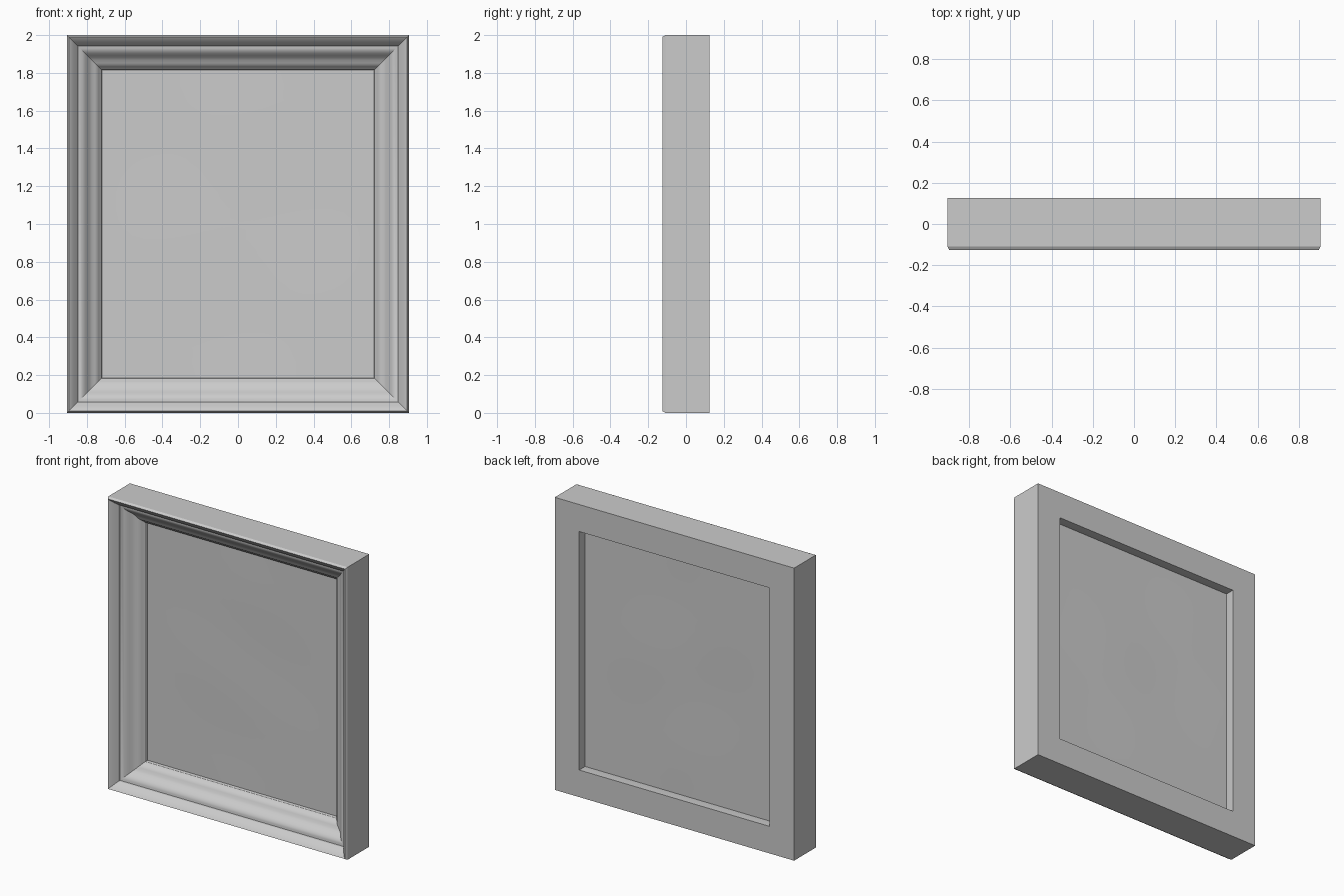
import bpy, bmesh, math

if "Cube" in bpy.data.objects:
    bpy.data.objects.remove(bpy.data.objects["Cube"])

W, H = 0.905, 1.0   # half width, half height

# Moulding cross-section: (inset from the outer edge, depth y)
profile = [
    (0, 0.125), (0, -0.109), (0.009, -0.125), (0.017, -0.120),
    (0.036, -0.100), (0.055, -0.076), (0.057, -0.064), (0.070, -0.061),
    (0.084, -0.055), (0.096, -0.045), (0.108, -0.031), (0.119, -0.018),
    (0.132, -0.009), (0.148, -0.002), (0.160, 0.006), (0.167, 0.016),
    (0.182, 0.030), (0.185, 0.044), (0.185, 0.125),
]


def finish(bm, name, angle):
    bmesh.ops.recalc_face_normals(bm, faces=bm.faces)
    mesh = bpy.data.meshes.new(name)
    bm.to_mesh(mesh)
    bm.free()
    obj = bpy.data.objects.new(name, mesh)
    bpy.context.collection.objects.link(obj)
    bpy.ops.object.select_all(action='DESELECT')
    obj.select_set(True)
    bpy.context.view_layer.objects.active = obj
    bpy.ops.object.shade_smooth_by_angle(angle=math.radians(angle))
    return obj


# Mitred moulding swept round the four corners
bm = bmesh.new()
corners = [(-1, -1), (1, -1), (1, 1), (-1, 1)]
rings = [[bm.verts.new((sx * (W - d), y, H + sz * (H - d))) for d, y in profile]
         for sx, sz in corners]
n = len(profile)
for i in range(4):
    a, b = rings[i], rings[(i + 1) % 4]
    for j in range(n):
        k = (j + 1) % n
        bm.faces.new((a[j], b[j], b[k], a[k]))
finish(bm, "frame_moulding", 28)

# Thin, very slightly uneven picture panel, edges tucked into the moulding
bm = bmesh.new()
bmesh.ops.create_grid(bm, x_segments=20, y_segments=20, size=1.0)
for v in bm.verts:
    u, t = v.co.x, v.co.y
    fade = (1 - u * u) * (1 - t * t)
    wave = 0.003 * fade * math.sin(3.1 * u + 2 * t) * math.cos(4 * t - u)
    v.co = (u * (W - 0.183), 0.056 + wave, H + t * (H - 0.183))
panel = finish(bm, "picture_panel", 30)
solid = panel.modifiers.new("thickness", 'SOLIDIFY')
solid.thickness = 0.01
solid.offset = 0
solid.use_rim = False   # rim is hidden inside the moulding
